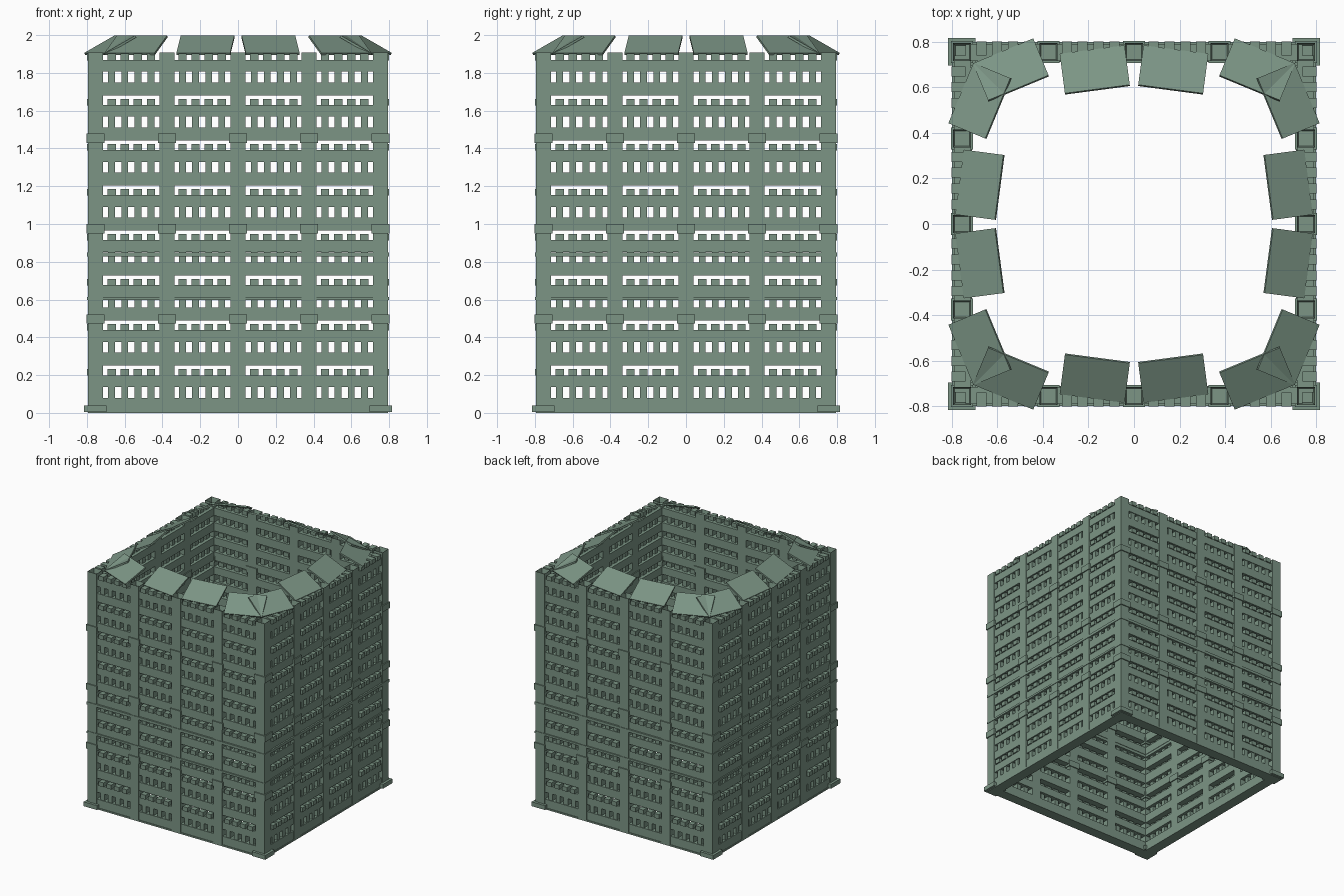
import bpy, bmesh, math
from mathutils import Matrix, Vector

if "Cube" in bpy.data.objects:
    bpy.data.objects.remove(bpy.data.objects["Cube"])

green = bpy.data.materials.new("weathered green")
green.diffuse_color = (0.20, 0.30, 0.235, 1)
green.use_nodes = True
green.node_tree.nodes["Principled BSDF"].inputs["Base Color"].default_value = green.diffuse_color


def add_box(bm, x, y, z):
    """Box from three (low, high) ranges."""
    size = [b - a for a, b in (x, y, z)]
    mid = [(a + b) / 2 for a, b in (x, y, z)]
    m = Matrix.Translation(mid) @ Matrix.Diagonal((*size, 1))
    return bmesh.ops.create_cube(bm, size=1, matrix=m)["verts"]


def finish(bm, name, copies=4):
    """Make an object, repeated on all four sides of the tower."""
    mesh = bpy.data.meshes.new(name)
    geom = bm.verts[:] + bm.edges[:] + bm.faces[:]
    for i in range(1, copies):
        dup = bmesh.ops.duplicate(bm, geom=geom)["geom"]
        verts = [v for v in dup if isinstance(v, bmesh.types.BMVert)]
        bmesh.ops.rotate(bm, verts=verts, cent=(0, 0, 0),
                         matrix=Matrix.Rotation(i * math.pi / 2, 3, 'Z'))
    bm.to_mesh(mesh)
    bm.free()
    mesh.materials.append(green)
    ob = bpy.data.objects.new(name, mesh)
    bpy.context.collection.objects.link(ob)
    return ob


STOREYS = 8
STEP = 0.2385
INNER, OUTER = -0.715, -0.79
BAYS = (-0.565, -0.19, 0.19, 0.565)
POSTS = (-0.104, -0.035, 0.035, 0.104)

# Horizontal wall beams, two per storey
bm = bmesh.new()
for i in range(STOREYS):
    z = i * STEP
    low = z - 0.055 if i else 0.005
    low = z + 0.012 if i else 0.005
    add_box(bm, (-0.74, 0.74), (OUTER, INNER), (low, z + 0.08))
    add_box(bm, (-0.74, 0.74), (OUTER, INNER), (z + 0.137, z + 0.199))
finish(bm, "wall_beams")

# Full-height slats in the tall openings
bm = bmesh.new()
for i in range(STOREYS):
    z = i * STEP
    for bay in BAYS:
        for p in POSTS:
            x = bay + p
            add_box(bm, (x - 0.018, x + 0.018), (-0.785, -0.735), (z + 0.08, z + 0.137))
finish(bm, "opening_slats")

# Short blocks standing in the low openings
bm = bmesh.new()
for i in range(STOREYS):
    z = i * STEP
    for bay in BAYS:
        for p in POSTS:
            x = bay + p
            add_box(bm, (x - 0.022, x + 0.022), (-0.80, -0.74), (z + 0.197, z + 0.232))
finish(bm, "low_blocks")

# Hollow-topped columns: one corner and three along each side
bm = bmesh.new()
for x in (-0.755, -0.375, 0, 0.375):
    verts = add_box(bm, (x - 0.04, x + 0.04), (-0.795, -0.715), (0.005, 1.908))
    top = max({f for v in verts for f in v.link_faces},
              key=lambda f: f.calc_center_median().z)
    bmesh.ops.inset_individual(bm, faces=[top], thickness=0.016)
    bmesh.ops.translate(bm, verts=top.verts[:], vec=(0, 0, -0.06))
finish(bm, "columns")

# Collars around the columns at three heights
bm = bmesh.new()
for z in (0.497, 0.975, 1.453):
    for x in (-0.755, -0.375, 0, 0.375):
        w = 0.048
        add_box(bm, (x - w, x + w), (-0.803, -0.707), (z - 0.025, z + 0.025))
finish(bm, "column_collars")

# Thin ledges running round the wall
bm = bmesh.new()
for z0, z1 in ((0.828, 0.85), (0.598, 0.614)):
    add_box(bm, (-0.799, 0.799), (-0.799, -0.715), (z0, z1))
finish(bm, "thin_ledges")

# Corner foot plates
bm = bmesh.new()
add_box(bm, (-0.815, -0.695), (-0.815, -0.695), (0.005, 0.04))
finish(bm, "foot_plates")

# Bottom rim
bm = bmesh.new()
add_box(bm, (-0.795, 0.795), (-0.795, -0.71), (0, 0.012))
finish(bm, "bottom_rim")

# Ring of sloping roof tiles, low outside and high inside
bm = bmesh.new()
for x, turn in ((0.172, 7.5), (0.54, 22.5), (-0.172, -7.5), (-0.54, -22.5)):
    m = (Matrix.Translation((x, -0.676, 1.947))
         @ Matrix.Rotation(math.radians(turn), 4, 'Z')
         @ Matrix.Rotation(math.radians(28), 4, 'X')
         @ Matrix.Diagonal((0.287, 0.198, 0.012, 1)))
    bmesh.ops.create_cube(bm, size=1, matrix=m)
finish(bm, "roof_tiles")
